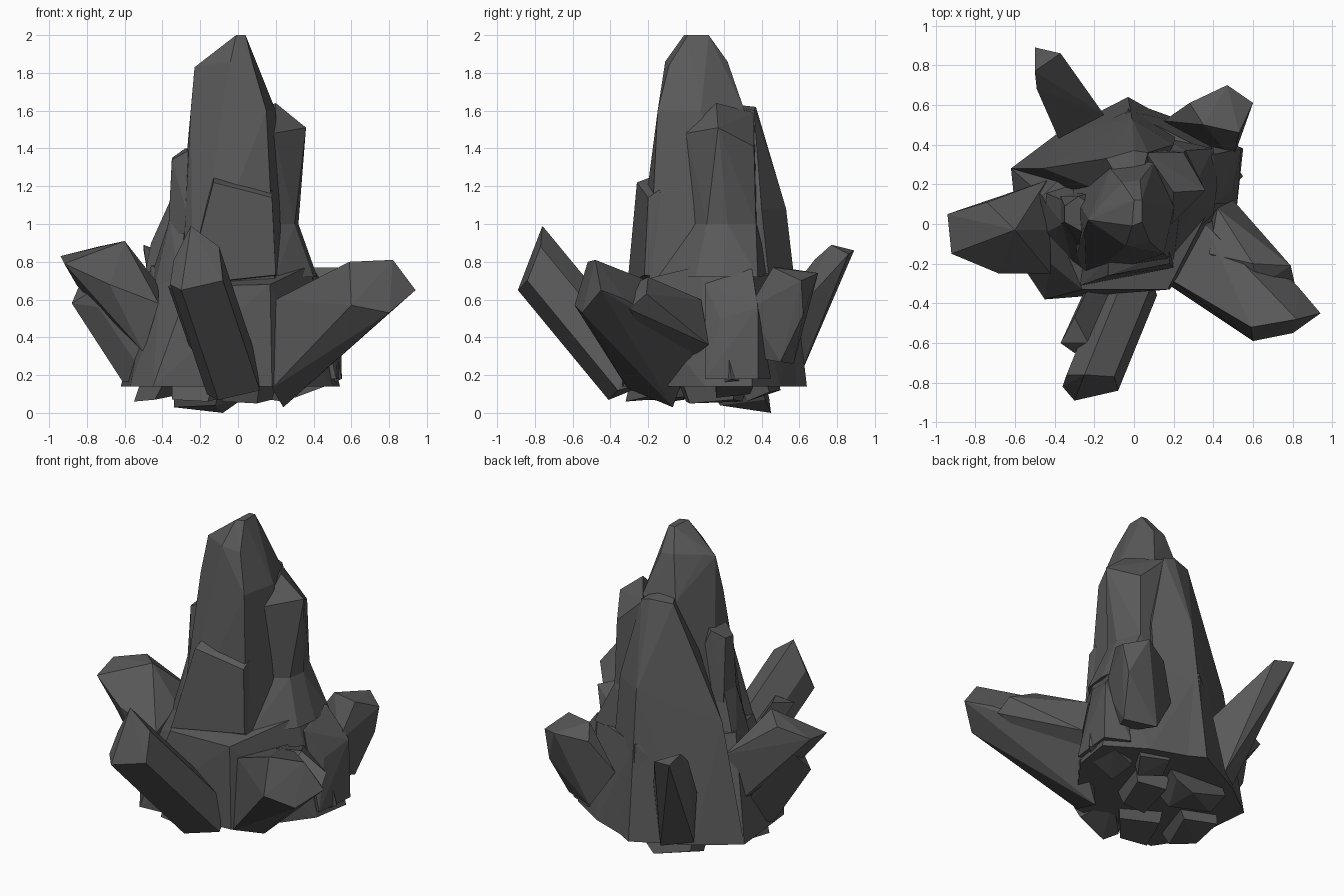
import bpy
import bmesh
from math import radians
from mathutils import Vector

default_cube = bpy.data.objects.get("Cube")
if default_cube:
    bpy.data.objects.remove(default_cube, do_unlink=True)

# Single dark stone colour
stone = bpy.data.materials.new("dark_grey_stone")
stone.use_nodes = True
stone_colour = (0.1, 0.1, 0.1, 1)
stone.diffuse_color = stone_colour
shader = stone.node_tree.nodes["Principled BSDF"]
shader.inputs["Base Color"].default_value = stone_colour
shader.inputs["Roughness"].default_value = 0.9


def chunk(name, corners):
    """Flat faced convex stone wrapped around corner vectors."""
    bm = bmesh.new()
    for corner in corners:
        bm.verts.new(corner)
    result = bmesh.ops.convex_hull(bm, input=bm.verts[:])
    leftovers = result["geom_interior"] + result["geom_unused"]
    loose = {item for item in leftovers if isinstance(item, bmesh.types.BMVert)}
    bmesh.ops.delete(bm, geom=list(loose), context="VERTS")
    bmesh.ops.dissolve_limit(bm, angle_limit=radians(3),
                             verts=bm.verts[:], edges=bm.edges[:])
    bmesh.ops.recalc_face_normals(bm, faces=bm.faces[:])
    mesh = bpy.data.meshes.new(name)
    bm.to_mesh(mesh)
    bm.free()
    mesh.materials.append(stone)
    stone_object = bpy.data.objects.new(name, mesh)
    bpy.context.scene.collection.objects.link(stone_object)
    return stone_object


def points(*triples):
    """Corner vectors from hundredths of a unit."""
    return [Vector(triple) / 100 for triple in triples]


def level(height, *pairs):
    """Outline of corners that share one height."""
    return points(*[(x, y, height) for x, y in pairs])


def shard(name, tip, foot, taper=1.0):
    """Crystal whose faceted tip is extruded back to a foot position."""
    centre = sum(tip, Vector()) / len(tip)
    root = Vector(foot) / 100
    chunk(name, tip + [root + (corner - centre) * taper for corner in tip])


# Broad base
chunk("base_block",
      level(14, (-62, 28), (-3, 62), (30, 50), (54, 35), (50, 10),
            (18, -33), (-26, -36), (-45, -38), (-57, -20))
      + points((-26, -33, 67), (17, -33, 68), (-42, -20, 58), (-46, 14, 78),
               (38, 8, 78), (40, 35, 72), (-3, 57, 75)))

# Tall central spire with a short ridge on top
chunk("central_spire",
      level(60, (-30, -18), (-24, -28), (20, -20), (24, 0), (24, 40),
            (-10, 46), (-34, 20))
      + level(160, (-25, -3), (-6, -15), (15, -15), (20, 8), (10, 31), (-12, 28))
      + points((-23, 2, 183), (-18, 8, 185), (-4, -11, 186), (8, -9, 184),
               (3, 22, 186), (-6, 21, 187),
               (-1, -1, 200), (4, 1, 200), (4, 12, 200), (0, 12, 200)))

# Buttresses leaning on the spire
buttress_waist = points((-46, 28, 90), (-1, 53, 108), (20, 40, 108), (0, 0, 108))
chunk("back_buttress",
      buttress_waist
      + level(14, (-62, 28), (-38, 46), (-3, 64), (22, 50), (0, 0)))
chunk("back_buttress_top",
      buttress_waist
      + points((-14, 33, 161), (0, 37, 162), (7, 36, 160), (0, 10, 165)))

shoulder_waist = level(100, (30, 11), (32, 22), (26, 37), (5, 38), (10, -5))
chunk("left_shoulder",
      shoulder_waist
      + points((36, 17, 151), (20, 16, 164), (19, 0, 148), (25, 36, 141),
               (6, 36, 159)))
chunk("left_shoulder_skirt",
      shoulder_waist + level(72, (40, 5), (42, 20), (40, 38), (10, 45), (20, -15)))

chunk("right_shoulder",
      level(95, (-37, 0), (-37, 14), (-24, -16), (-10, 20), (-10, -16))
      + points((-35, 1, 134), (-35, 9, 135), (-28, 14, 140),
               (-26, -4, 139), (-15, 5, 140)))

chunk("right_shoulder_skirt",
      level(103, (-36, 0), (-36, 12), (-15, -14), (-10, 20))
      + level(60, (-46, -5), (-50, 18), (-30, -24), (-10, 20), (-10, -20)))

chunk("front_slab",
      points((-27, -31, 68), (20, -22, 73), (18, 0, 70), (-24, 0, 70),
             (-13, -26, 122), (-13, -18, 125), (18, -20, 114),
             (18, -14, 118), (0, 0, 120)))

chunk("left_foot_column",
      level(18, (52, 10), (55, 38), (40, 45), (25, 20))
      + points((50, 18, 50), (54, 38, 56), (41, 10, 68), (40, 35, 76), (25, 20, 80)))

# Leaning crystals around the base
shard("front_crystal",
      points((-30, -89, 65), (-8, -84, 70), (-36, -82, 68), (-25, -76, 99),
             (-10, -77, 88), (-34, -76, 81), (-15, -62, 76)),
      (-3, -30, 20))

shard("front_crystal_step",
      points((-37, -60, 67), (-30, -65, 62), (-23, -60, 68), (-30, -47, 70)),
      (-15, -28, 28), 1.2)

chunk("left_crystal",
      points((59, -52, 80), (82, -48, 81), (94, -45, 65), (80, -55, 53),
             (60, -59, 57), (83, -32, 60), (64, -28, 68),
             (18, -31, 13), (20, -29, 60), (24, -7, 3), (48, 5, 36), (36, 0, 62)))

chunk("left_crystal_step",
      points((60, -20, 72), (79, -21, 63), (81, -30, 55), (62, -32, 66),
             (50, 12, 36), (42, 8, 60), (30, -10, 20), (38, -15, 66)))

chunk("right_crystal",
      points((-94, 5, 83), (-92, -15, 79), (-74, 11, 88), (-60, -3, 91),
             (-68, -25, 68), (-85, -3, 67), (-42, -25, 58),
             (-44, 22, 66), (-42, -3, 68), (-50, -20, 32), (-50, 18, 34)))

shard("right_crystal_low",
      points((-88, -4, 58), (-83, 6, 70), (-74, -12, 56), (-72, -14, 68),
             (-72, 10, 62)),
      (-50, -2, 22), 1.1)

chunk("back_right_crystal",
      points((-50, 89, 86), (-50, 77, 89), (-37, 86, 84), (-49, 68, 81),
             (-34, 78, 76), (-38, 43, 48), (-15, 55, 50), (-22, 58, 14),
             (-38, 46, 16)))

chunk("back_left_crystal",
      points((28, 61, 70), (47, 70, 74), (60, 61, 70), (53, 46, 77),
             (35, 50, 77), (56, 62, 52),
             (15, 52, 50), (50, 33, 55), (30, 57, 26), (50, 50, 27), (40, 31, 30)))

# Broken roots underneath
shard("back_root",
      points((-34, 30, 3), (-8, 45, 0), (2, 42, 7), (-12, 18, 4), (-34, 44, 8)),
      (-12, 25, 30), 1.3)

shard("right_root",
      points((-55, -8, 6), (-44, -20, 7), (-34, 6, 9), (-53, 14, 9)),
      (-36, -2, 30), 1.4)

shard("front_root",
      points((-35, -30, 7), (-16, -32, 6), (-4, -18, 9), (-25, -6, 8)),
      (-15, -13, 30), 1.3)

shard("left_root",
      points((30, 16, 8), (46, 16, 14), (55, 24, 18), (47, 36, 15), (30, 34, 10)),
      (38, 22, 40), 0.9)

shard("middle_root",
      points((-8, 0, 6), (10, 2, 5), (18, 25, 7), (0, 30, 6)),
      (6, 12, 30), 1.5)

shard("back_left_root",
      points((10, 38, 8), (24, 32, 6), (32, 44, 11), (14, 50, 12)),
      (18, 34, 35), 1.2)
